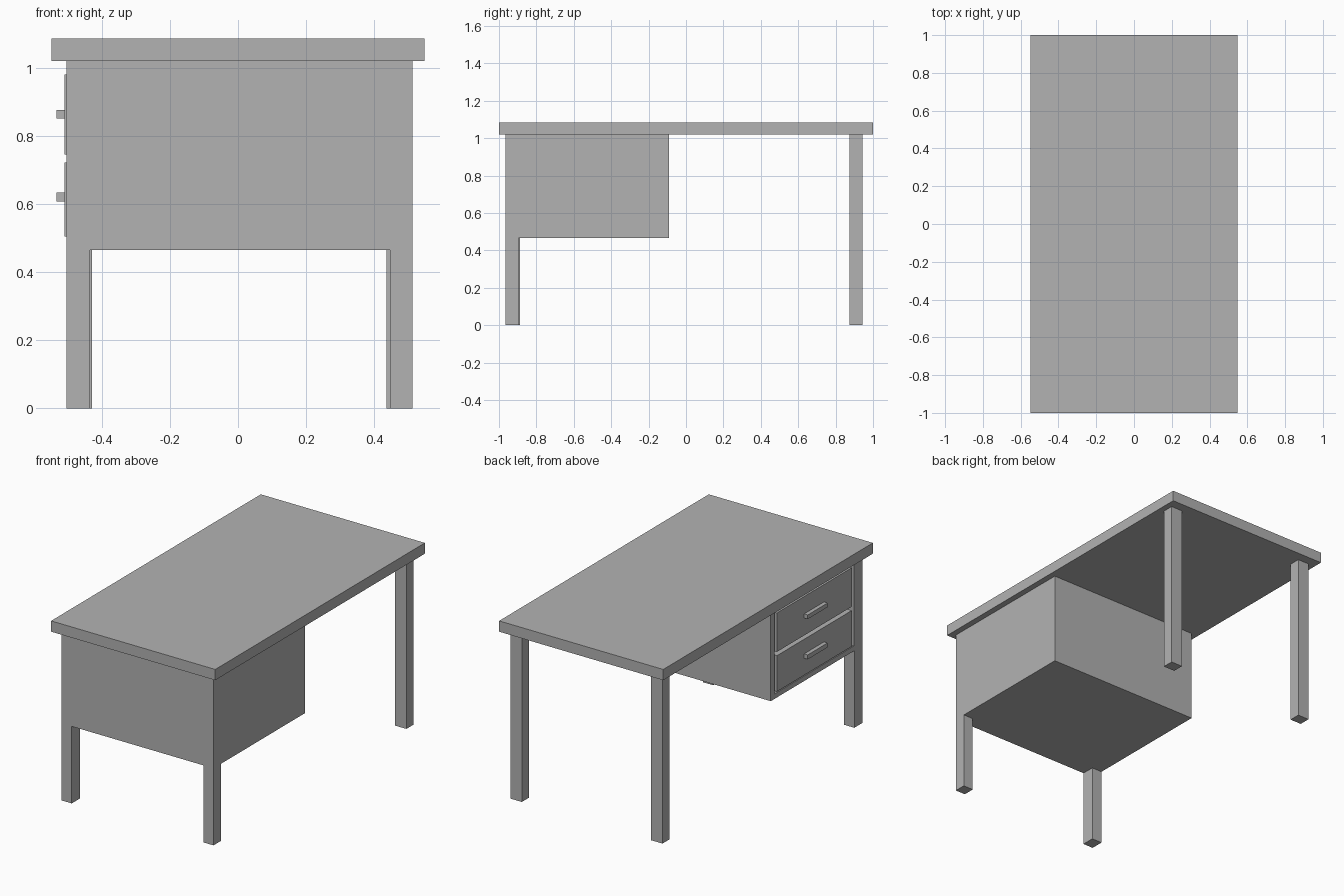
import bpy
import bmesh
from mathutils import Vector

if "Cube" in bpy.data.objects:
    bpy.data.objects.remove(bpy.data.objects["Cube"])

grey = bpy.data.materials.new("plain_grey")
grey.diffuse_color = (0.448, 0.448, 0.448, 1)
grey.use_nodes = True
grey.node_tree.nodes["Principled BSDF"].inputs["Base Color"].default_value = grey.diffuse_color


def box(name, x, y, z):
    """Box spanning the (min, max) ranges x, y and z."""
    bm = bmesh.new()
    bmesh.ops.create_cube(bm, size=1)
    for v in bm.verts:
        v.co = Vector([(r[0] + r[1]) / 2 + c * (r[1] - r[0])
                       for r, c in zip((x, y, z), v.co)])
    mesh = bpy.data.meshes.new(name)
    bm.to_mesh(mesh)
    bm.free()
    mesh.materials.append(grey)
    obj = bpy.data.objects.new(name, mesh)
    bpy.context.collection.objects.link(obj)
    return obj


UNDER = 1.02                     # underside of the worktop
LEFT, RIGHT = -0.503, 0.512      # outer faces of legs and cabinet
FRONT = -0.965

# Worktop
box("worktop", (-0.548, 0.548), (-1, 1), (UNDER, 1.085))

# Legs: the front pair is slimmer across than the back pair
box("front_left_leg", (LEFT, -0.435), (FRONT, -0.887), (0, 0.465))
box("front_right_leg", (0.446, RIGHT), (FRONT, -0.895), (0, 0.465))
box("back_left_leg", (LEFT, -0.428), (0.875, 0.943), (0, UNDER))
box("back_right_leg", (0.436, RIGHT), (0.875, 0.943), (0, UNDER))

# Cabinet with one shallow recess on its drawer side
cabinet = box("cabinet", (LEFT, RIGHT), (FRONT, -0.09), (0.465, UNDER))
bm = bmesh.new()
bm.from_mesh(cabinet.data)
side = min(bm.faces, key=lambda f: f.calc_center_median().x)
bmesh.ops.inset_region(bm, faces=[side], thickness=0.02)
opening = {"y": (-0.885, -0.125), "z": (0.495, 0.99)}
mid = side.calc_center_median()
for v in side.verts:
    v.co.y = opening["y"][v.co.y > mid.y]
    v.co.z = opening["z"][v.co.z > mid.z]
recess = bmesh.ops.extrude_discrete_faces(bm, faces=[side])["faces"][0]
for v in recess.verts:
    v.co.x += 0.05
bm.to_mesh(cabinet.data)
bm.free()

# Drawers standing slightly proud of the cabinet, each with a bar handle
for name, z, grip in (("upper", (0.745, 0.98), (0.85, 0.875)),
                      ("lower", (0.505, 0.722), (0.607, 0.634))):
    box(name + "_drawer", (-0.509, LEFT + 0.05), (-0.855, -0.14), z)
    box(name + "_handle", (-0.533, -0.509), (-0.59, -0.40), grip)
